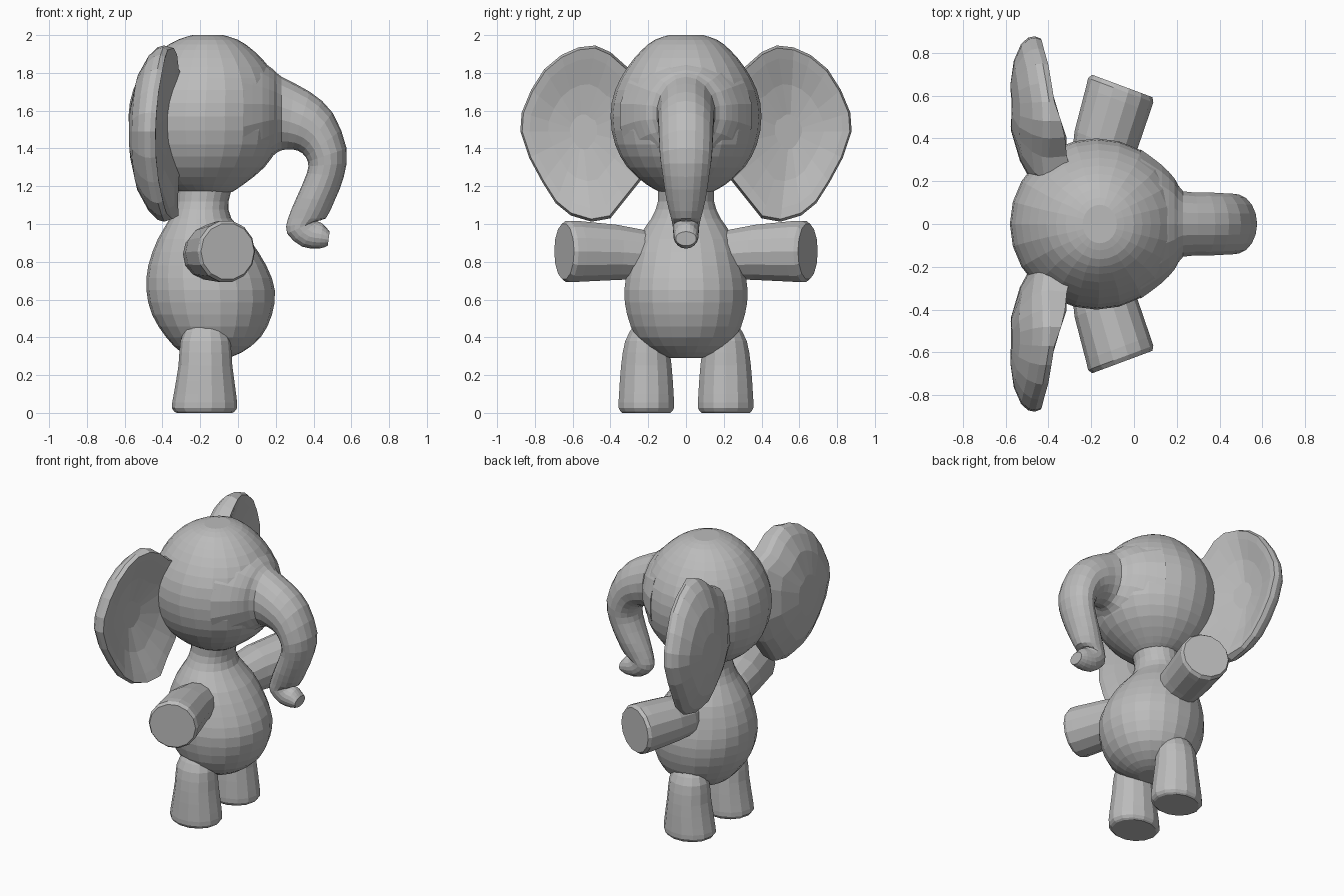
import bpy, bmesh, math
from mathutils import Vector

if "Cube" in bpy.data.objects:
    bpy.data.objects.remove(bpy.data.objects["Cube"])

grey = bpy.data.materials.new("elephant_grey")
grey.use_nodes = True
COLOUR = (0.5, 0.5, 0.5, 1)
grey.diffuse_color = COLOUR
grey.node_tree.nodes["Principled BSDF"].inputs["Base Color"].default_value = COLOUR


def skin(name, loops):
    """Join closed loops of points into a capped, flat-faced tube."""
    bm = bmesh.new()
    rings = [[bm.verts.new(p) for p in loop] for loop in loops]
    n = len(rings[0])
    for a, b in zip(rings, rings[1:]):
        for i in range(n):
            j = (i + 1) % n
            bm.faces.new((a[i], a[j], b[j], b[i]))
    bm.faces.new(rings[0])
    bm.faces.new(rings[-1])
    bmesh.ops.recalc_face_normals(bm, faces=bm.faces)
    mesh = bpy.data.meshes.new(name)
    bm.to_mesh(mesh)
    bm.free()
    mesh.materials.append(grey)
    obj = bpy.data.objects.new(name, mesh)
    bpy.context.collection.objects.link(obj)
    return obj


def oval(centre, u, v, n):
    c, u, v = Vector(centre), Vector(u), Vector(v)
    steps = [2 * math.pi * i / n for i in range(n)]
    return [c + u * math.cos(t) + v * math.sin(t) for t in steps]


def with_midpoints(rows):
    """Insert a smooth in-between row after every row but the last."""
    result = [rows[0]]
    for i in range(1, len(rows)):
        before, a = rows[max(i - 2, 0)], rows[i - 1]
        b, after = rows[i], rows[min(i + 1, len(rows) - 1)]
        result.append([(9 * (q + r) - p - s) / 16
                       for p, q, r, s in zip(before, a, b, after)])
        result.append(b)
    return result


def side_loft(name, sections, n, y=0):
    """Sections are (x, z, x, z, half width): opposite edges in the side outline."""
    loops = []
    for xa, za, xb, zb, w in with_midpoints(sections):
        a, b = Vector((xa, y, za)), Vector((xb, y, zb))
        loops.append(oval((a + b) / 2, (b - a) / 2, (0, w, 0), n))
    return skin(name, loops)


def stack(rows):
    return [(x0, z, x1, z, w) for z, x0, x1, w in rows]


# Pear-shaped body rising into the neck
side_loft("body", stack([
    (.29, -.22, -.06, .08), (.32, -.30, .02, .17), (.40, -.38, .12, .265),
    (.52, -.455, .18, .315), (.65, -.485, .195, .33), (.78, -.475, .15, .305),
    (.92, -.425, .06, .26), (1.03, -.36, -.035, .185), (1.12, -.33, -.05, .15),
    (1.22, -.33, -.02, .155)]), 22)

# Round head
side_loft("head", stack([
    (1.17, -.32, -.03, .14), (1.21, -.40, .03, .21), (1.30, -.50, .14, .31),
    (1.42, -.56, .215, .375), (1.57, -.58, .23, .40), (1.71, -.555, .22, .375),
    (1.83, -.49, .165, .31), (1.92, -.41, .08, .235), (1.975, -.32, 0, .165),
    (2.0, -.24, -.08, .09)]), 24)

# Curled trunk, growing out of a tapering face
side_loft("trunk", [
    (.03, 1.23, .03, 1.92, .355), (.13, 1.315, .13, 1.86, .28),
    (.19, 1.365, .19, 1.815, .215), (.23, 1.39, .23, 1.78, .155),
    (.29, 1.395, .38, 1.70, .15), (.34, 1.375, .50, 1.59, .145),
    (.37, 1.33, .575, 1.40, .14), (.365, 1.27, .56, 1.25, .125),
    (.31, 1.14, .51, 1.12, .105), (.265, 1.03, .465, 1.03, .08),
    (.26, .95, .42, 1.02, .07), (.34, .88, .43, 1.01, .068),
    (.43, .87, .45, 1.0, .065), (.475, .885, .485, .96, .055)], 18)

# Ear outline as (distance sideways, height)
EAR = [(.20, 1.78), (.31, 1.83), (.40, 1.91), (.48, 1.945), (.57, 1.935),
       (.66, 1.895), (.75, 1.82), (.82, 1.71), (.87, 1.59), (.877, 1.49),
       (.83, 1.35), (.76, 1.22), (.69, 1.11), (.61, 1.045), (.50, 1.012),
       (.40, 1.03), (.32, 1.13), (.24, 1.23), (.16, 1.40), (.16, 1.65)]
# Ear layers as (outline scale, depth offset) from the back round to the front
LAYERS = [(.30, -.09), (.65, -.085), (.88, -.06), (.98, -.03),
          (1, 0), (.97, .03), (.85, .035), (.55, .03), (.2, .03)]


def ear(name, side):
    loops = []
    for scale, depth in LAYERS:
        loop = []
        for py, pz in EAR:
            y = .55 + (py - .55) * scale
            z = 1.49 + (pz - 1.49) * scale
            bowl = -.39 - .098 * (1 - ((z - 1.48) / .47) ** 2)
            # The front thickens toward the head more than the back does
            root = .4 * max(0, .55 - y) if depth > 0 else .25 * max(0, .45 - y)
            curl = .1 * max(0, y - .65)
            loop.append((bowl + depth + root + curl, side * y, z))
        loops.append(loop)
    skin(name, loops)


def arm(name, side):
    # Arms reach outward and a little toward the trunk, with blunt ends
    across = Vector((.94, -.35 * side, 0))
    rings = [(-.17, .14, .83, .115, .115), (-.16, .25, .84, .14, .135),
             (-.135, .38, .85, .152, .15), (-.075, .58, .855, .16, .165),
             (-.062, .625, .855, .162, .165), (-.055, .645, .855, .15, .15)]
    skin(name, [oval((x, side * y, z), across * r, (0, 0, h), 14)
                for x, y, z, r, h in rings])


def leg(name, side):
    side_loft(name, stack([
        (0, -.325, -.03, .13), (.025, -.35, -.005, .15), (.10, -.34, -.01, .148),
        (.25, -.315, -.03, .137), (.38, -.305, -.04, .115), (.46, -.27, -.07, .07)]),
        14, side * .21)


for label, side in (("front", -1), ("back", 1)):
    ear(label + "_ear", side)
    arm(label + "_arm", side)
    leg(label + "_leg", side)
